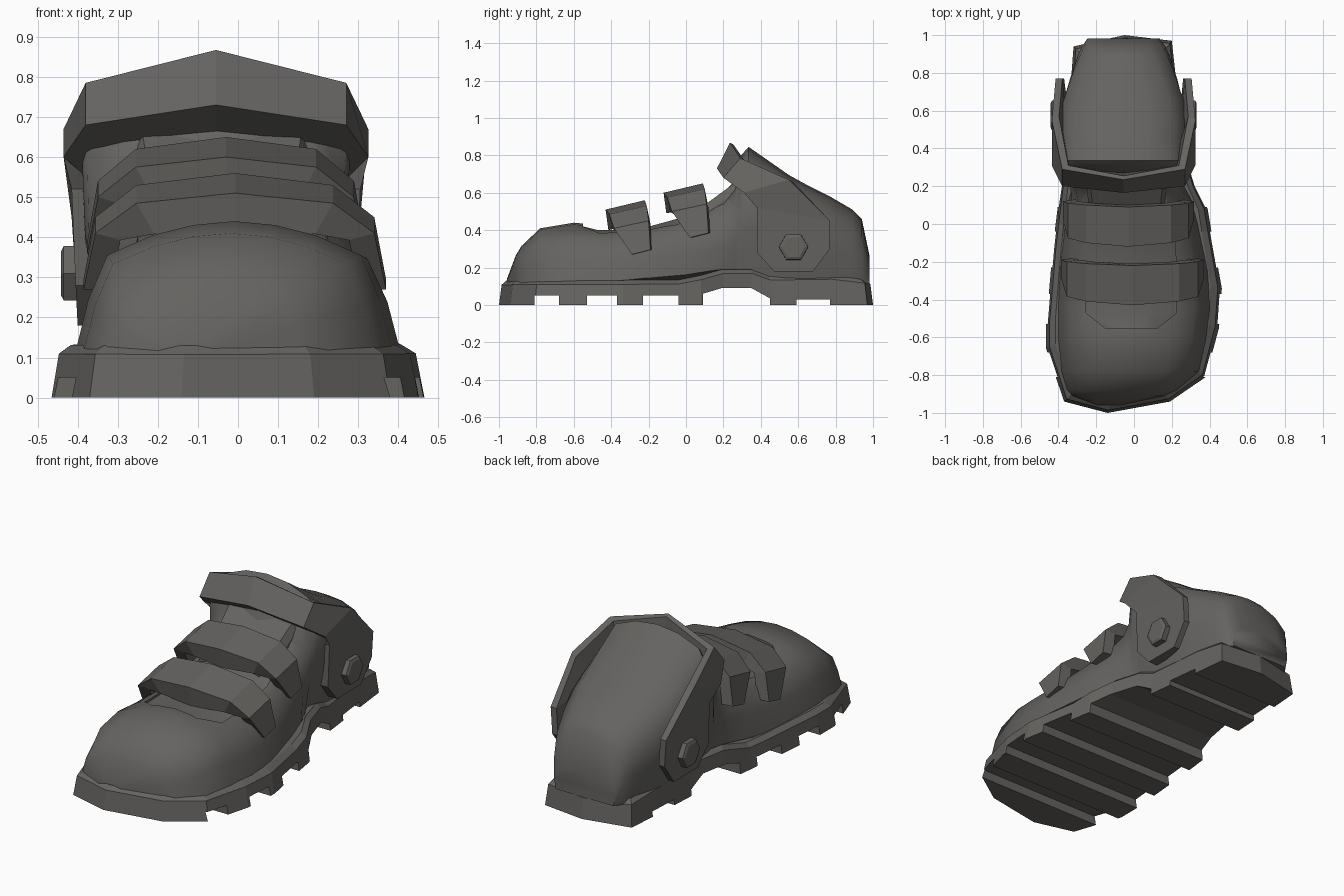
import bpy, bmesh, math
from mathutils import Vector

if "Cube" in bpy.data.objects:
    bpy.data.objects.remove(bpy.data.objects["Cube"])

grey = bpy.data.materials.new("charcoal leather")
grey.diffuse_color = (0.13, 0.125, 0.118, 1)
grey.use_nodes = True
grey.node_tree.nodes["Principled BSDF"].inputs["Base Color"].default_value = grey.diffuse_color


def finish(name, bm):
    bmesh.ops.recalc_face_normals(bm, faces=bm.faces)
    me = bpy.data.meshes.new(name)
    bm.to_mesh(me)
    bm.free()
    ob = bpy.data.objects.new(name, me)
    bpy.context.collection.objects.link(ob)
    me.materials.append(grey)
    return ob


def shade(ob, angle):
    bpy.ops.object.select_all(action='DESELECT')
    ob.select_set(True)
    bpy.context.view_layer.objects.active = ob
    bpy.ops.object.shade_smooth_by_angle(angle=math.radians(angle))


def loft(bm, rings):
    """Skin closed rings of equal length and cap both ends."""
    rows = [[bm.verts.new(p) for p in r] for r in rings]
    n = len(rows[0])
    for a, b in zip(rows, rows[1:]):
        for i in range(n):
            j = (i + 1) % n
            bm.faces.new((a[i], a[j], b[j], b[i]))
    bm.faces.new(rows[0])
    bm.faces.new(rows[-1])


def cut(ob, cutter):
    bpy.context.view_layer.objects.active = ob
    m = ob.modifiers.new("cut", 'BOOLEAN')
    m.operation, m.solver, m.object = 'DIFFERENCE', 'EXACT', cutter
    bpy.ops.object.modifier_apply(modifier=m.name)
    bpy.data.objects.remove(cutter)


def interp(table, t):
    for (a, va), (b, vb) in zip(table, table[1:]):
        if t <= b:
            return va + (vb - va) * max(0, (t - a) / (b - a))
    return table[-1][1]


# Sole: left and right edges (y, x), raised in three rings with a rise at the instep
left = [(-1, -.14), (-.94, -.37), (-.66, -.465), (-.53, -.465), (-.13, -.43), (.0, -.415),
        (.2, -.39), (.36, -.36), (.46, -.35), (.74, -.335), (.94, -.32), (1, -.05)]
right = [(-.94, .19), (-.81, .38), (-.55, .45), (-.34, .465), (-.04, .41), (.08, .39),
         (.2, .33), (.36, .28), (.46, .26), (.79, .22), (.97, .2)]
outline = [(x, y) for y, x in left] + [(x, y) for y, x in reversed(right)]
rise = [(-1, 0), (-.13, .003), (0, .005), (.2, .06), (.36, .06), (.46, .025), (.8, .03), (1, .005)]
rings = []
for inset, z, k in ((0, 0, 0), (.018, .108, 1), (.048, .13, 1)):
    ring = []
    for x, y in outline:
        ring.append(((x + .04) * (1 - inset / .42) - .04, y * (1 - inset * .8),
                     z + k * interp(rise, y)))
    rings.append(ring)
bm = bmesh.new()
loft(bm, rings)
sole = finish("sole", bm)

# Tread grooves and instep arch
bm = bmesh.new()
grooves = [[(a, -.1), (a, h), (b, h), (b, -.1)] for a, b, h in
           ((-.81, -.68, .05), (-.53, -.37, .05), (-.23, -.04, .05), (.59, .77, .03))]
grooves.append([(.09, -.1), (.09, .06), (.19, .09), (.35, .09), (.45, .035), (.45, -.1)])
for g in grooves:
    loft(bm, [[(x, y, z) for y, z in g] for x in (-.7, .7)])
cut(sole, finish("groove_cutter", bm))

# Upper: toe, instep and heel in one skin (y, centre x, half width, top z)
stations = [(-.957, -.13, .07, .14), (-.91, -.085, .245, .265), (-.88, -.065, .29, .315),
            (-.78, -.02, .365, .41), (-.6, -.01, .395, .44), (-.45, 0, .405, .425),
            (-.25, 0, .395, .435), (-.05, -.01, .365, .49), (.1, -.02, .34, .545),
            (.2, -.035, .31, .60), (.265, -.05, .30, .67), (.285, -.055, .30, .79),
            (.335, -.055, .305, .845), (.45, -.055, .305, .765), (.55, -.055, .305, .695),
            (.65, -.055, .295, .64), (.77, -.055, .27, .58), (.89, -.055, .235, .51),
            (.94, -.055, .215, .46), (.982, -.055, .185, .26)]
front_half = [(1, 0), (.92, .4), (.80, .74), (.52, .89), (.26, .97)]
heel_half = [(.9, 0), (1.07, .4), (1.10, .72), (.85, .91), (.42, .98)]
tail_half = [(.97, 0), (1.03, .4), (.97, .72), (.66, .9), (.33, .98)]


def mix(a, b, t):
    t = min(1, max(0, t))
    return [(p[0] + (q[0] - p[0]) * t, p[1] + (q[1] - p[1]) * t) for p, q in zip(a, b)]


def section(y, cx, w, top):
    half = mix(mix(front_half, heel_half, (y - .15) / .15), tail_half, (y - .6) / .33)
    pts = half + [(0, 1)] + [(-a, b) for a, b in reversed(half)]
    z0 = .115
    return [(cx + a * w, y, z0 + b * (top - z0)) for a, b in pts]


bm = bmesh.new()
loft(bm, [section(*s) for s in stations])
upper = finish("upper", bm)

# Throat recess showing the tongue
bm = bmesh.new()
rings = []
for y, w, z in ((-.55, .14, .42), (-.47, .24, .40), (-.25, .24, .405), (-.05, .23, .46),
                (.1, .21, .52), (.22, .2, .60)):
    cx = -.015 if y < 0 else -.03
    rings.append([(cx - w, y, z - .04), (cx - w * .4, y, z), (cx + w * .4, y, z),
                  (cx + w, y, z - .04), (cx + w, y, 1.2), (cx - w, y, 1.2)])
loft(bm, rings)
cut(upper, finish("throat_cutter", bm))
shade(upper, 50)

# Tongue rising under the collar
bm = bmesh.new()
loft(bm, [[(-.04 - w, y, z - .05), (-.04 - w * .9, y, z), (-.04 + w * .9, y, z),
           (-.04 + w, y, z - .05), (-.04 + w, y, .4), (-.04 - w, y, .4)]
          for y, w, z in ((-.02, .2, .47), (.1, .2, .535), (.27, .22, .66))])
finish("tongue", bm)

# Two straps over the instep (half path: x, front y, front z, back y, back z)
half_strap = [(.385, -.29, .27, -.19, .295), (.355, -.385, .41, -.2, .45),
              (.25, -.41, .485, -.21, .53), (0, -.43, .51, -.22, .56)]


def strap(name, cx, sx, dy, dz):
    path = half_strap + [(-p[0],) + p[1:] for p in reversed(half_strap[:-1])]
    rings = []
    for x, yf, zf, yb, zb in path:
        k = .11 * min(1, 2 * (1 - abs(x) / .385))
        xo, xi = cx + x * sx, cx + x * sx * .82
        rings.append([(xo, yf, zf), (xo, yb, zb), (xi, yb + .01, zb - k), (xi, yf + .015, zf - k)])
    bm = bmesh.new()
    loft(bm, [[(x, y + dy, z + dz) for x, y, z in r] for r in rings])
    finish(name, bm)


strap("lower_strap", -.008, .98, 0, 0)
strap("upper_strap", -.03, .9, .31, .09)

# Ankle collar with side plates (half path: x, low y, low z, high y, high z)
half_collar = [(.345, .47, .18, .68, .18), (.35, .38, .28, .77, .30), (.36, .38, .52, .77, .45),
               (.38, .31, .60, .55, .67), (.325, .2, .68, .29, .785), (0, .165, .73, .235, .867)]
path = half_collar + [(-p[0],) + p[1:] for p in reversed(half_collar[:-1])]
rings = []
for x, yl, zl, yh, zh in path:
    c = Vector((-.055, 0, 0))
    d = 1 if yl < .35 else 0      # only the front band is thick underneath
    rings.append([c + Vector(p) for p in
                  ((x, yl, zl), (x, yh, zh), (x * .90, yh + .02 * d, zh - .01 * d),
                   (x * .80, yl + .11 * d, zl - .075 * d))])
bm = bmesh.new()
loft(bm, rings)
finish("ankle_collar", bm)

# Hexagonal buckles on both side plates
for side, name in ((1, "right_buckle"), (-1, "left_buckle")):
    bm = bmesh.new()
    rings = []
    for off, r in ((.31, .08), (.38, .078), (.387, .062)):
        rings.append([(-.055 + side * off, .575 + r * math.cos(i * math.pi / 3),
                       .31 + r * math.sin(i * math.pi / 3)) for i in range(6)])
    loft(bm, rings)
    finish(name, bm)
